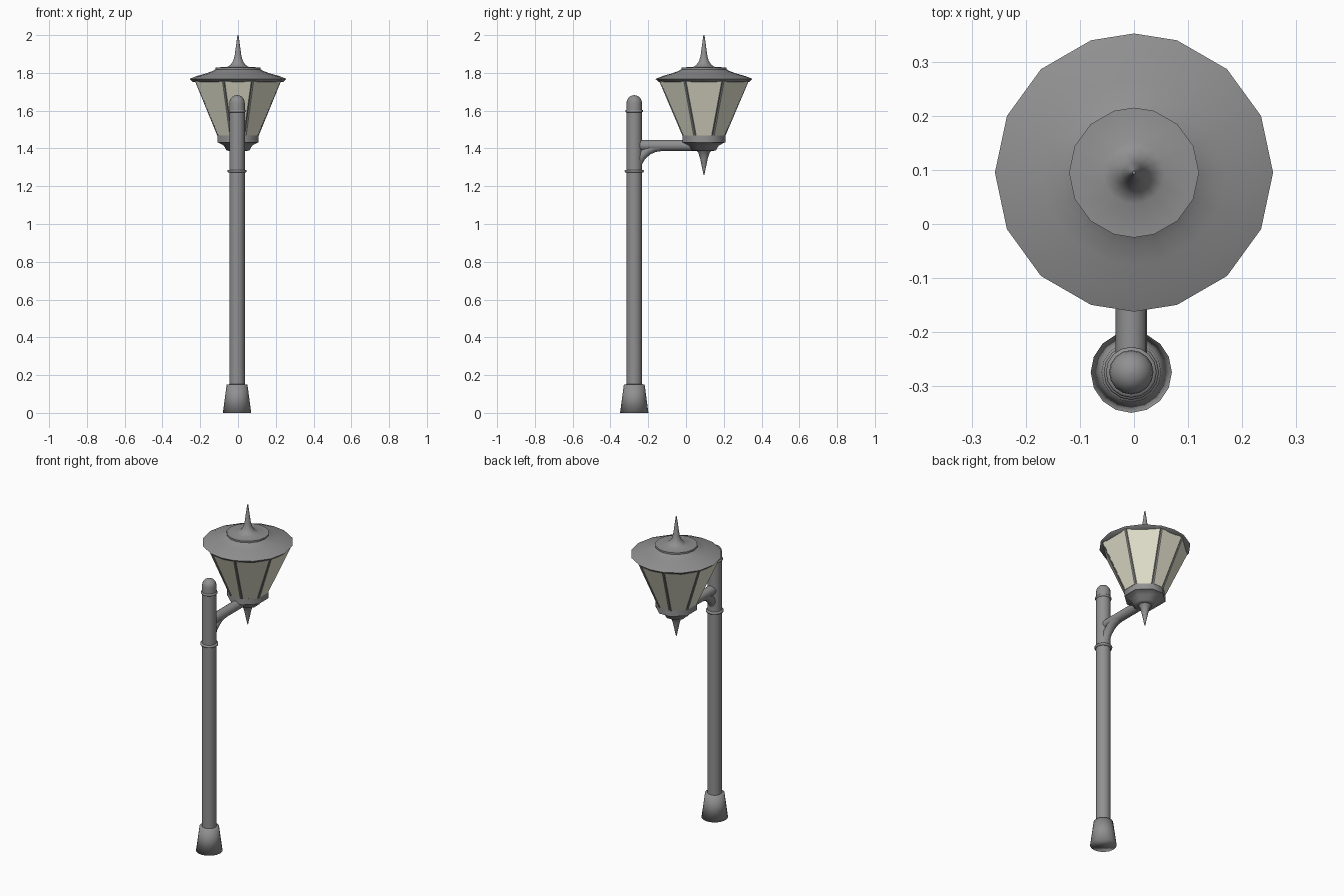
import bpy, bmesh, math
from mathutils import Vector

if "Cube" in bpy.data.objects:
    bpy.data.objects.remove(bpy.data.objects["Cube"])

POLE = (-0.005, -0.274)
LAMP = (0.0, 0.095)
EVEN16 = [i * 22.5 for i in range(16)]
# slightly uneven rings: eight lantern corners plus points between them
CORNERS = [24, 72, 108, 156, 204, 252, 288, 336]
ROOF = sorted(CORNERS + [0, 48, 90, 132, 180, 228, 270, 312])


def material(name, rgb):
    mat = bpy.data.materials.new(name)
    mat.diffuse_color = (*rgb, 1)
    mat.use_nodes = True
    mat.node_tree.nodes["Principled BSDF"].inputs["Base Color"].default_value = mat.diffuse_color
    return mat


METAL = material("dark_grey_metal", (0.28, 0.28, 0.28))
GLASS = material("pale_glass", (0.80, 0.79, 0.64))


def finish(name, bm, smooth=35):
    bmesh.ops.recalc_face_normals(bm, faces=bm.faces)
    mesh = bpy.data.meshes.new(name)
    bm.to_mesh(mesh)
    bm.free()
    mesh.materials.append(METAL)
    ob = bpy.data.objects.new(name, mesh)
    bpy.context.collection.objects.link(ob)
    if smooth:
        bpy.ops.object.select_all(action='DESELECT')
        ob.select_set(True)
        bpy.context.view_layer.objects.active = ob
        bpy.ops.object.shade_smooth_by_angle(angle=math.radians(smooth))
    return ob


def lathe(centre, profile, angles, caps=True):
    """Turn (radius, z) pairs around a vertical axis."""
    bm = bmesh.new()
    rings = []
    for r, z in profile:
        rings.append([bm.verts.new((centre[0] + r * math.cos(math.radians(a)),
                                    centre[1] + r * math.sin(math.radians(a)), z))
                      for a in angles])
    n = len(angles)
    for lo, hi in zip(rings, rings[1:]):
        for i in range(n):
            j = (i + 1) % n
            bm.faces.new((lo[i], lo[j], hi[j], hi[i]))
    if caps:
        bm.faces.new(rings[0])
        bm.faces.new(rings[-1])
    return bm


def tube(name, path, radius):
    """Round tube along a path in the y-z plane."""
    bm = bmesh.new()
    pts = [Vector((POLE[0], y, z)) for y, z in path]
    side = Vector((1, 0, 0))
    rings = []
    for i, p in enumerate(pts):
        t = (pts[min(i + 1, len(pts) - 1)] - pts[max(i - 1, 0)]).normalized()
        up = side.cross(t)
        rings.append([bm.verts.new(p + radius * (math.cos(k * math.pi / 8) * side
                                                 + math.sin(k * math.pi / 8) * up))
                      for k in range(16)])
    for a, b in zip(rings, rings[1:]):
        for i in range(16):
            bm.faces.new((a[i], a[i - 1], b[i - 1], b[i]))
    bm.faces.new(rings[0])
    bm.faces.new(rings[-1])
    return finish(name, bm, 40)


# post: flared base, shaft and domed top
finish("base", lathe(POLE, [(0.075, 0), (0.055, 0.15), (0.04, 0.152)], EVEN16), 120)
dome = [(0.039 * math.cos(t * math.pi / 10) + 0.002, 1.64 + 0.042 * math.sin(t * math.pi / 10))
        for t in range(6)]
finish("pole", lathe(POLE, [(0.041, 0.14), (0.041, 1.59)] + dome, EVEN16))

# collars on the post
for name, z, r in (("lower_collar", 1.28, 0.051), ("upper_collar", 1.598, 0.047)):
    finish(name, lathe(POLE, [(0.038, z - 0.007), (r - 0.002, z - 0.006), (r, z),
                              (r - 0.002, z + 0.006), (0.038, z + 0.007)], EVEN16), 80)

# arm and curved brace
tube("arm", [(-0.265, 1.416), (0.07, 1.416)], 0.029)
tube("brace", [(-0.264, 1.29), (-0.257, 1.325), (-0.237, 1.36), (-0.205, 1.389),
               (-0.17, 1.406), (-0.13, 1.412)], 0.026)

# lantern: glass panes set into a metal frame by insetting each side
bm = lathe(LAMP, [(0.113, 1.465), (0.246, 1.762)], CORNERS, caps=False)
bmesh.ops.recalc_face_normals(bm, faces=bm.faces)
panes = list(bm.faces)
bmesh.ops.inset_individual(bm, faces=panes, thickness=0.008, depth=-0.005)
for f in panes:
    f.material_index = 1
lantern = finish("lantern_panes", bm, 0)
lantern.data.materials.append(GLASS)

# roof with raised crown and pointed finial
finish("roof", lathe(LAMP, [(0.240, 1.752), (0.257, 1.768), (0.22, 1.783), (0.17, 1.797),
                            (0.135, 1.81), (0.12, 1.819), (0.12, 1.829), (0.058, 1.831),
                            (0.04, 1.842), (0.026, 1.862), (0.018, 1.89), (0.003, 2.0)],
                     ROOF), 55)
# lantern bottom tray
finish("lantern_tray", lathe(LAMP, [(0.04, 1.386), (0.066, 1.389), (0.082, 1.415), (0.112, 1.43),
                                    (0.119, 1.432), (0.119, 1.468), (0.105, 1.47)], CORNERS), 60)
finish("bottom_finial", lathe(LAMP, [(0.002, 1.26), (0.02, 1.345), (0.03, 1.378),
                                     (0.045, 1.394)], EVEN16))
